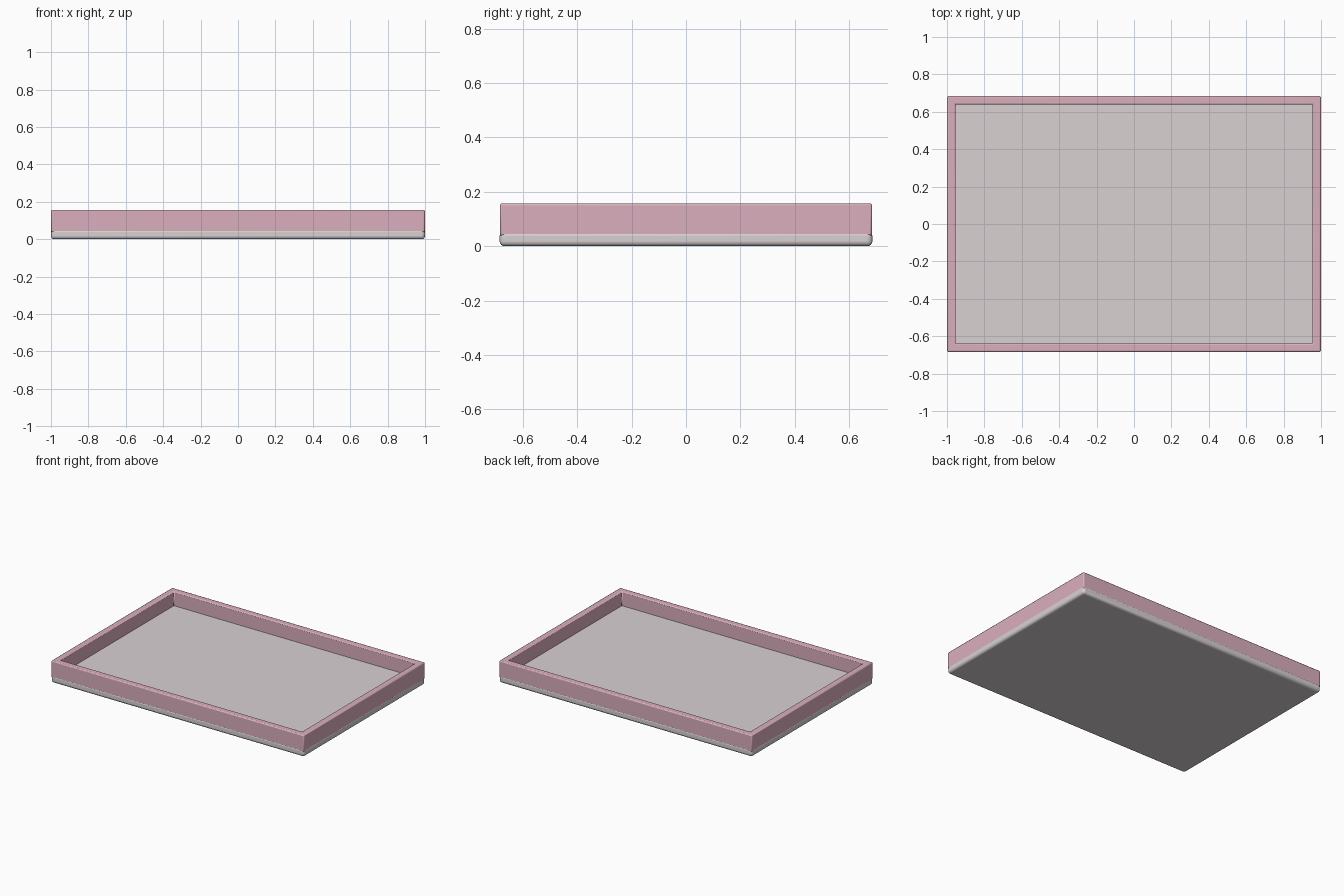
import bpy, bmesh

if "Cube" in bpy.data.objects:
    bpy.data.objects.remove(bpy.data.objects["Cube"])

HX, HY, TOP = 1.0, 0.685, 0.157
WALL = 0.046


def material(name, rgb):
    m = bpy.data.materials.new(name)
    m.diffuse_color = (*rgb, 1)
    m.use_nodes = True
    m.node_tree.nodes["Principled BSDF"].inputs["Base Color"].default_value = m.diffuse_color
    return m


def finish(bm, name, mat, bevel, segments):
    bmesh.ops.recalc_face_normals(bm, faces=bm.faces)
    me = bpy.data.meshes.new(name)
    bm.to_mesh(me)
    bm.free()
    ob = bpy.data.objects.new(name, me)
    bpy.context.collection.objects.link(ob)
    me.materials.append(mat)
    mod = ob.modifiers.new("edge_bevel", 'BEVEL')
    mod.width, mod.segments = bevel, segments
    mod.limit_method = 'ANGLE'
    bpy.context.view_layer.objects.active = ob
    ob.select_set(True)
    bpy.ops.object.shade_smooth_by_angle()
    ob.select_set(False)
    return ob


def loop(bm, hx, hy, z):
    return [bm.verts.new((sx * hx, sy * hy, z))
            for sx, sy in ((-1, -1), (1, -1), (1, 1), (-1, 1))]


pink = material("pink", (0.70, 0.43, 0.51))
pale = material("pale_grey", (0.69, 0.64, 0.65))

# Base slab with rounded edges
bm = bmesh.new()
bmesh.ops.create_cube(bm, size=1)
for v in bm.verts:
    v.co.x *= 2 * HX
    v.co.y *= 2 * HY
    v.co.z = (v.co.z + 0.5) * 0.056
finish(bm, "tray_base", pale, 0.018, 4)

# Raised rim: a rectangular ring
bm = bmesh.new()
ix, iy = HX - WALL, HY - WALL
loops = [loop(bm, HX - 0.001, HY - 0.001, 0.038), loop(bm, HX - 0.001, HY - 0.001, TOP),
         loop(bm, ix, iy, TOP), loop(bm, ix, iy, 0.038)]
for k in range(4):
    a, b = loops[k], loops[(k + 1) % 4]
    for i in range(4):
        j = (i + 1) % 4
        bm.faces.new((a[i], a[j], b[j], b[i]))
finish(bm, "tray_rim", pink, 0.007, 2)
